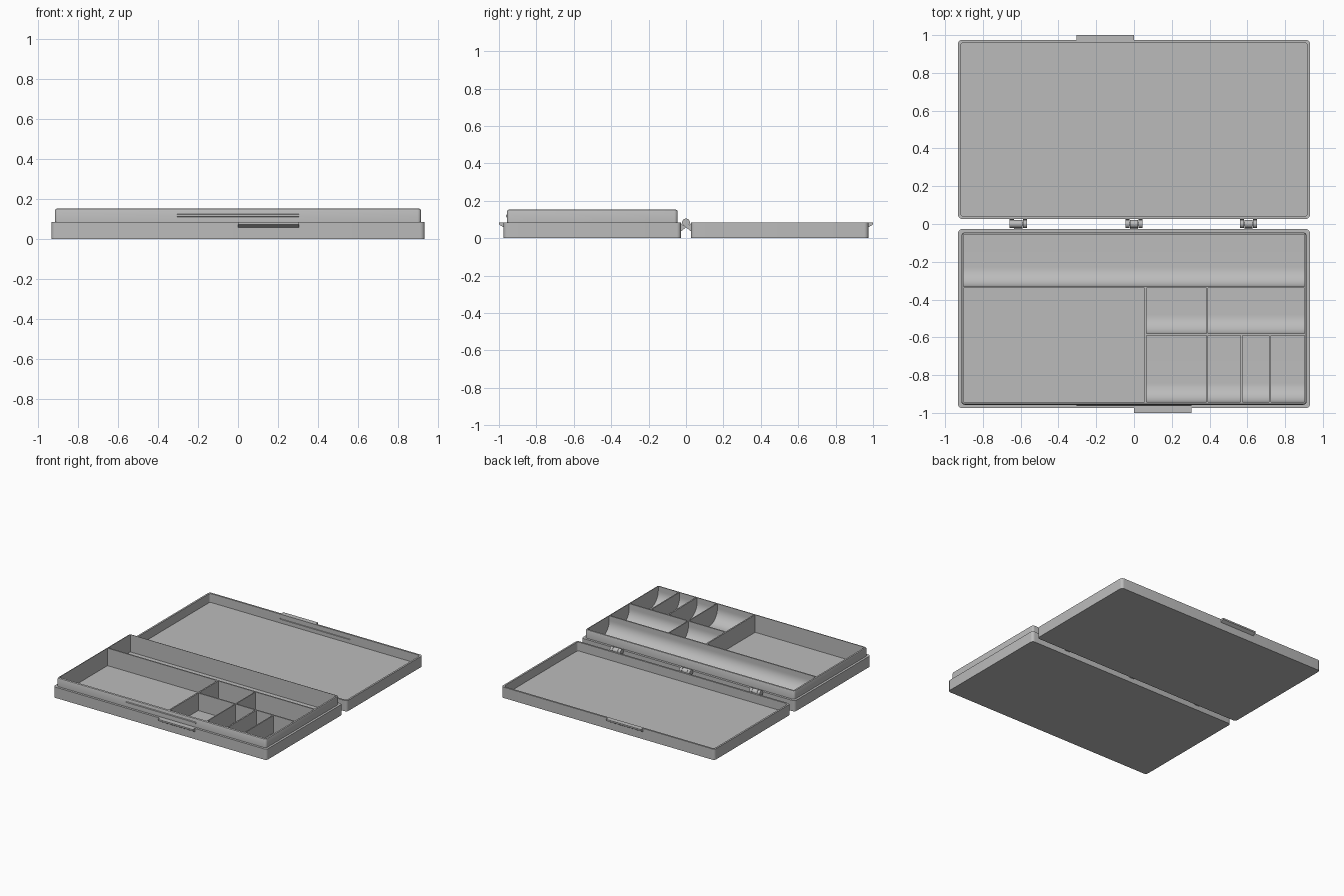
import bpy, bmesh, math

if "Cube" in bpy.data.objects:
    bpy.data.objects.remove(bpy.data.objects["Cube"])

grey = bpy.data.materials.new("plain grey")
grey.diffuse_color = (0.5, 0.5, 0.5, 1)
grey.use_nodes = True
grey.node_tree.nodes["Principled BSDF"].inputs["Base Color"].default_value = grey.diffuse_color


def finish(name, bm):
    bmesh.ops.recalc_face_normals(bm, faces=bm.faces)
    me = bpy.data.meshes.new(name)
    bm.to_mesh(me)
    bm.free()
    ob = bpy.data.objects.new(name, me)
    bpy.context.collection.objects.link(ob)
    me.materials.append(grey)
    return ob


def smooth(ob):
    bpy.ops.object.select_all(action='DESELECT')
    bpy.context.view_layer.objects.active = ob
    ob.select_set(True)
    bpy.ops.object.shade_smooth_by_angle(angle=math.radians(32))


def loft(name, rings, y0, y1, hx):
    """Stack rounded rectangles; each ring is (inset, z, corner radius)."""
    bm = bmesh.new()
    loops = []
    cy, hy = (y0 + y1) / 2, (y1 - y0) / 2
    for inset, z, r in rings:
        loop = []
        for k, (sx, sy) in enumerate([(1, 1), (-1, 1), (-1, -1), (1, -1)]):
            for i in range(7):
                a = math.pi / 2 * (k + i / 6)
                loop.append(bm.verts.new((sx * (hx - inset - r) + r * math.cos(a),
                                          cy + sy * (hy - inset - r) + r * math.sin(a), z)))
        loops.append(loop)
    for a, b in zip(loops, loops[1:]):
        n = len(a)
        for i in range(n):
            bm.faces.new((a[i], a[(i + 1) % n], b[(i + 1) % n], b[i]))
    bm.faces.new(loops[0])
    bm.faces.new(loops[-1])
    return finish(name, bm)


def extrude_x(name, profile, x0, x1):
    """Sweep a (y, z) profile from x0 to x1."""
    bm = bmesh.new()
    a = [bm.verts.new((x0, y, z)) for y, z in profile]
    b = [bm.verts.new((x1, y, z)) for y, z in profile]
    n = len(a)
    for i in range(n):
        bm.faces.new((a[i], a[(i + 1) % n], b[(i + 1) % n], b[i]))
    bm.faces.new(a)
    bm.faces.new(b)
    return finish(name, bm)


def cut(ob, cutter):
    cutter.hide_render = True
    m = ob.modifiers.new("cut", 'BOOLEAN')
    m.operation, m.solver, m.object = 'DIFFERENCE', 'EXACT', cutter
    bpy.context.view_layer.objects.active = ob
    bpy.ops.object.modifier_apply(modifier=m.name)
    bpy.data.objects.remove(cutter)


HX, NEAR, FAR, EDGE, TOP, FLOOR = 0.932, 0.027, 0.975, 0.085, 0.153, 0.015

# Tray body with stepped, rounded rim
tray = loft("tray", [(0, 0, .022), (0, EDGE, .022), (.018, EDGE, .018), (.018, TOP - .01, .018),
                     (.021, TOP - .003, .016), (.027, TOP, .012)], -FAR, -NEAR, HX)

# Compartments: x0, x1, y0, y1, scoop radius along the front side
for x0, x1, y0, y1, r in [(-.902, .902, -.330, -.056, .10),
                          (-.902, .055, -.942, -.340, 0),
                          (.066, .385, -.580, -.340, .10),
                          (.393, .902, -.580, -.340, .10),
                          (.066, .385, -.942, -.590, .10),
                          (.393, .563, -.942, -.590, .10),
                          (.574, .716, -.942, -.590, .10),
                          (.725, .902, -.942, -.590, .10)]:
    prof = [(y1, .3), (y1, FLOOR)]
    if r:
        prof += [(y0 + r - r * math.sin(a), FLOOR + r - r * math.cos(a))
                 for a in (math.pi / 2 * i / 12 for i in range(13))]
    else:
        prof.append((y0, FLOOR))
    prof.append((y0, .3))
    cut(tray, extrude_x("compartment_cutter", prof, x0, x1))
smooth(tray)

# Hollow lid, opened flat, with a catch groove inside its far wall
lid = loft("lid", [(0, 0, .022), (0, EDGE, .022), (.014, EDGE, .018), (.014, FLOOR, .018)],
           NEAR, FAR, HX)
cut(lid, extrude_x("groove_cutter", [(.95, .042), (.967, .046), (.967, .054), (.95, .058)],
                   -.305, .305))
smooth(lid)

# Snap ridge on the front of the rim
extrude_x("snap_ridge", [(-.955, .110), (-.963, .114), (-.963, .124), (-.955, .128)], -.305, .305)

# Finger tabs: wedge profiles, on opposite halves
for name, s, x0, x1 in [("tray_tab", -1, 0, .305), ("lid_tab", 1, -.305, 0)]:
    extrude_x(name, [(s * .970, EDGE), (s * 1.0, EDGE), (s * 1.0, .073), (s * .970, .055)], x0, x1)


# Hinge knuckles: a round barrel with a wedge arm to the wall on side s
def knuckle(name, s, x0, x1):
    r, zc = .021, .084
    prof = [(s * r * math.cos(a), zc + r * math.sin(a))
            for a in (math.radians(-45 + 225 * i / 15) for i in range(16))]
    prof += [(s * r * math.cos(a), zc + r * math.sin(a))
             for a in (math.radians(200 + 25 * i) for i in range(2))]
    prof += [(s * .030, .034), (s * .030, .084)]
    smooth(extrude_x(name, prof, x0, x1))


for n, x in enumerate((-.612, 0, .606)):
    knuckle(f"hinge_{n}_tray_knuckle", -1, x - .022, x + .022)
    knuckle(f"hinge_{n}_lid_knuckle_left", 1, x - .046, x - .024)
    knuckle(f"hinge_{n}_lid_knuckle_right", 1, x + .024, x + .046)
    # Pin through the three knuckles
    extrude_x(f"hinge_{n}_pin", [(.009 * math.cos(i * math.pi / 6), .084 + .009 * math.sin(i * math.pi / 6))
                                 for i in range(12)], x - .04, x + .04)
